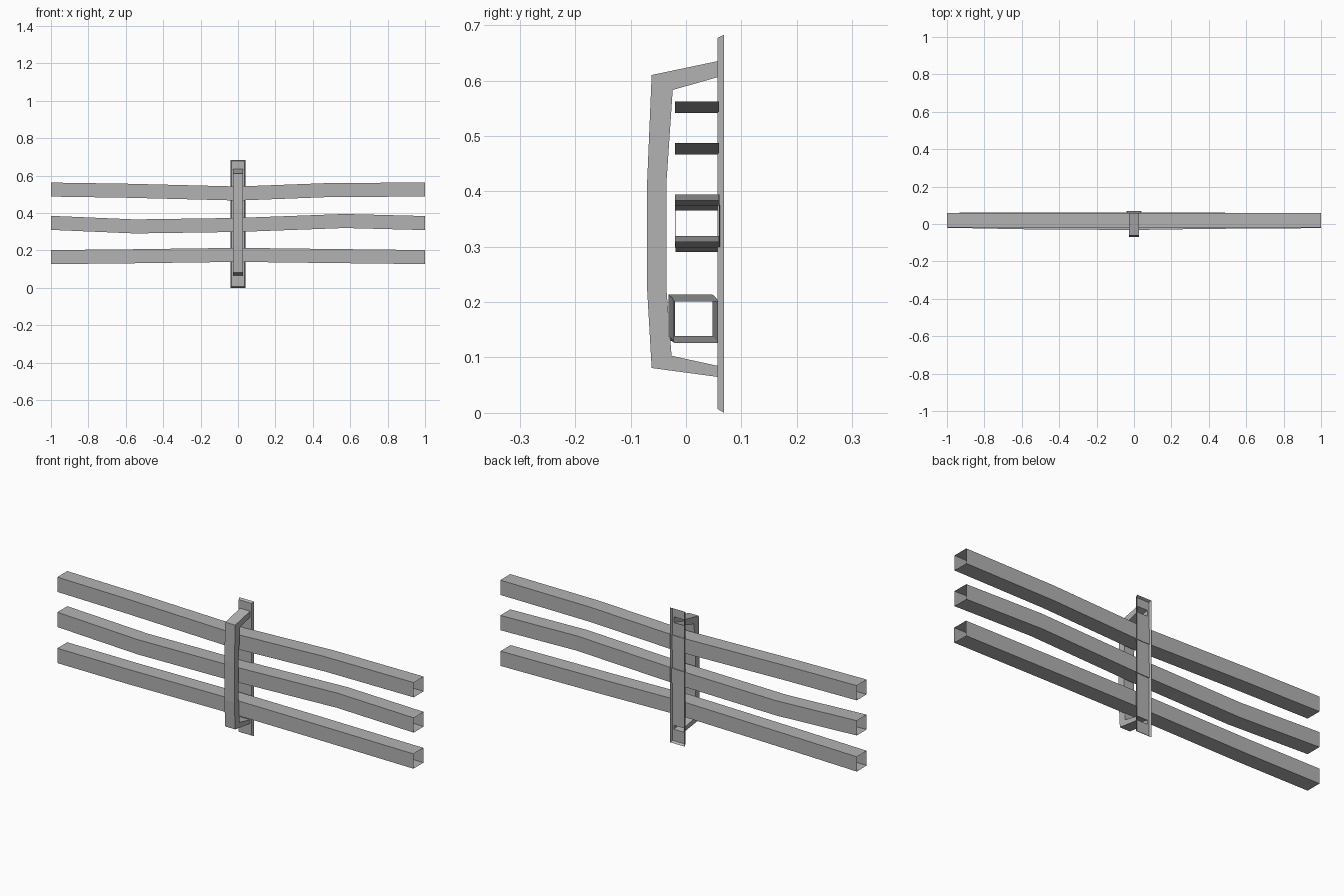
import bpy, bmesh

cube = bpy.data.objects.get("Cube")
if cube:
    bpy.data.objects.remove(cube, do_unlink=True)

grey = bpy.data.materials.new("plain grey")
grey.use_nodes = True
colour = (0.45, 0.45, 0.45, 1)
grey.diffuse_color = colour
grey.node_tree.nodes["Principled BSDF"].inputs["Base Color"].default_value = colour


def finish(bm, name):
    mesh = bpy.data.meshes.new(name)
    bm.to_mesh(mesh)
    bm.free()
    mesh.materials.append(grey)
    obj = bpy.data.objects.new(name, mesh)
    bpy.context.collection.objects.link(obj)
    return obj


def loft(name, rings):
    """Open-ended skin through four-cornered rings."""
    bm = bmesh.new()
    loops = [[bm.verts.new(p) for p in ring] for ring in rings]
    for a, b in zip(loops, loops[1:]):
        for i in range(4):
            j = (i + 1) % 4
            bm.faces.new((a[i], a[j], b[j], b[i]))
    bmesh.ops.recalc_face_normals(bm, faces=bm.faces)
    return finish(bm, name)


# Three hollow rails, each with a gently wandering centre line (x, y, z)
H = 0.0375
rails = {
    "upper_rail": [(-1, .02, .525), (-.6, .02, .519), (0, .02, .504),
                   (.5, .02, .523), (1, .02, .525)],
    "middle_rail": [(-1, .02, .347), (-.55, .021, .328), (0, .021, .336),
                    (.57, .02, .357), (1, .02, .346)],
    "lower_rail": [(-1, .02, .164), (-.6, .012, .168), (0, .008, .176),
                   (.4, .014, .171), (1, .018, .164)],
}
for name, path in rails.items():
    loft(name, [[(x, y - .04, z - H), (x, y + .04, z - H),
                 (x, y + .04, z + H), (x, y - .04, z + H)] for x, y, z in path])

# Bowed front clamp, a hollow box section following (y, z) outlines
W = 0.028
outer = [(.057, .635), (-.062, .61), (-.07, .42), (-.07, .22), (-.062, .081), (.057, .065)]
inner = [(.057, .606), (-.024, .583), (-.035, .42), (-.035, .22), (-.026, .103), (.057, .085)]
loft("front_clamp", [[(-W, *o), (W, *o), (W, *i), (-W, *i)]
                     for o, i in zip(outer, inner)])

# Shallow back tray with openings where the clamp meets it
bm = bmesh.new()
xs = [-.036, -W, W, .036]
zs = [.007, .065, .085, .606, .635, .677]
grid = [[bm.verts.new((x, .057, z)) for x in xs] for z in zs]
for r in range(5):
    for c in range(3):
        if c == 1 and r in (1, 3):
            continue
        bm.faces.new((grid[r][c], grid[r][c + 1], grid[r + 1][c + 1], grid[r + 1][c]))
# Flared rim, open to the back
front = [grid[0][0], grid[0][3], grid[5][3], grid[5][0]]
back = [bm.verts.new(p) for p in
        [(-.041, .069, 0), (.041, .069, 0), (.041, .069, .683), (-.041, .069, .683)]]
for i in range(4):
    j = (i + 1) % 4
    bm.faces.new((front[j], front[i], back[i], back[j]))
finish(bm, "back_plate")
